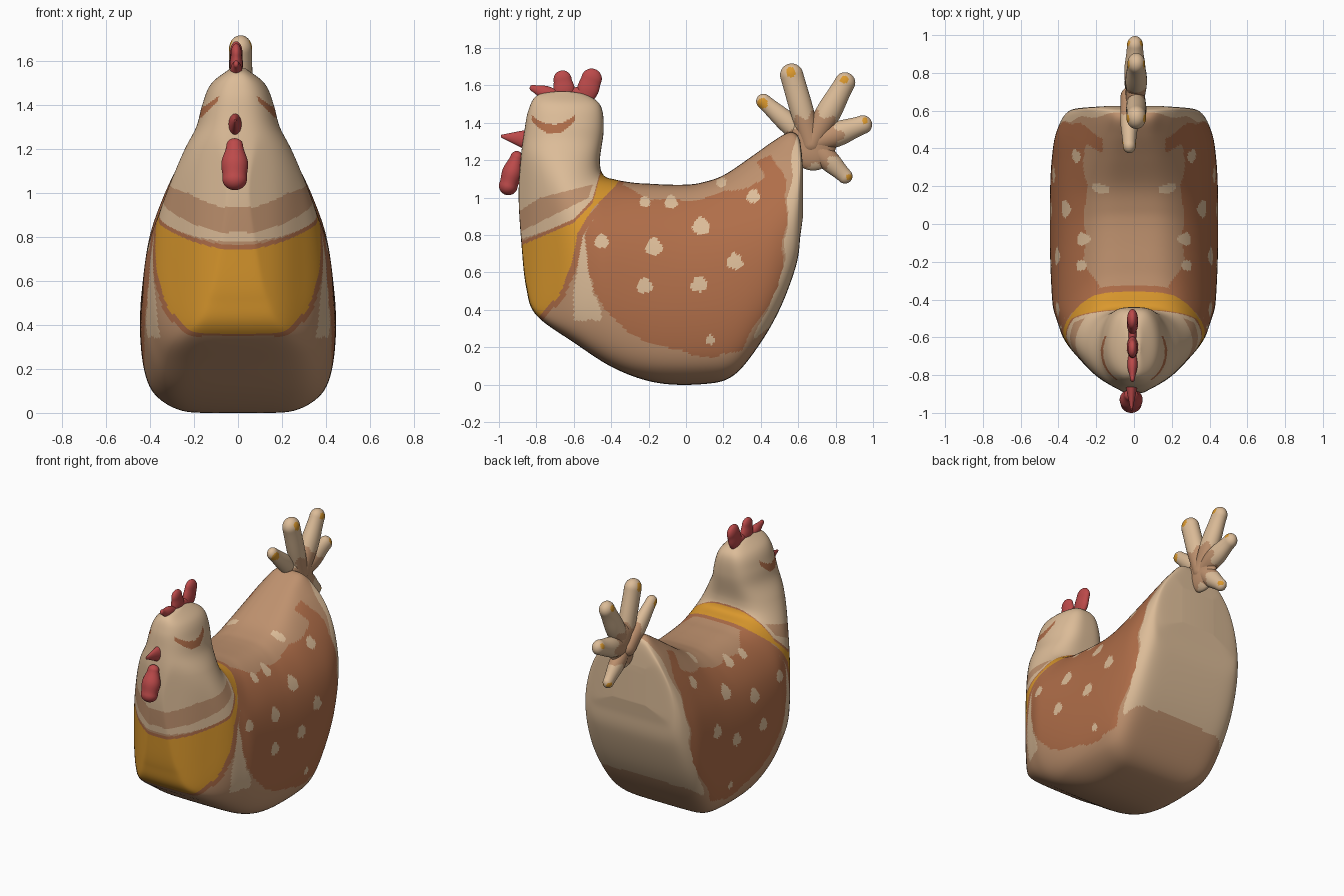
import bpy, bmesh, math
from mathutils import Vector

if "Cube" in bpy.data.objects:
    bpy.data.objects.remove(bpy.data.objects["Cube"])


def material(name, srgb):
    m = bpy.data.materials.new(name)
    m.diffuse_color = [((c / 255 + 0.055) / 1.055) ** 2.4 for c in srgb] + [1]
    m.use_nodes = True
    m.node_tree.nodes["Principled BSDF"].inputs["Base Color"].default_value = m.diffuse_color
    return m


MATS = [material("cream", (220, 188, 152)), material("tan", (190, 145, 110)),
        material("brown", (176, 110, 73)), material("yellow", (218, 152, 45)),
        material("red", (188, 74, 74))]
CREAM, TAN, BROWN, YELLOW, RED = range(5)


def loft(name, rings, rule):
    """Skin equal-sized rings, cap both ends, colour faces with rule(centre)."""
    n = len(rings[0])
    bm = bmesh.new()
    vs = [[bm.verts.new(p) for p in r] for r in rings]
    for a, b in zip(vs, vs[1:]):
        for j in range(n):
            k = (j + 1) % n
            bm.faces.new((a[j], a[k], b[k], b[j]))
    bm.faces.new(vs[0][::-1])
    bm.faces.new(vs[-1])
    bmesh.ops.recalc_face_normals(bm, faces=bm.faces)
    for f in bm.faces:
        f.material_index = rule(f.calc_center_median())
        f.smooth = True
    me = bpy.data.meshes.new(name)
    bm.to_mesh(me)
    bm.free()
    for m in MATS:
        me.materials.append(m)
    ob = bpy.data.objects.new(name, me)
    bpy.context.collection.objects.link(ob)
    return ob


def table(pts, v):
    """Smooth (Hermite) lookup."""
    if v <= pts[0][0]:
        return pts[0][1]
    if v >= pts[-1][0]:
        return pts[-1][1]
    i = next(k for k in range(len(pts) - 1) if v <= pts[k + 1][0])

    def slope(k):
        a, b = pts[max(k - 1, 0)], pts[min(k + 1, len(pts) - 1)]
        return (b[1] - a[1]) / (b[0] - a[0])
    (a, fa), (b, fb) = pts[i], pts[i + 1]
    h = b - a
    t = (v - a) / h
    return ((1 + 2 * t) * (1 - t) ** 2 * fa + t * (1 - t) ** 2 * h * slope(i)
            + t * t * (3 - 2 * t) * fb + t * t * (t - 1) * h * slope(i + 1))


def inside(poly, y, z):
    hit = False
    for (y0, z0), (y1, z1) in zip(poly, poly[1:] + poly[:1]):
        if (z0 > z) != (z1 > z) and y < y0 + (y1 - y0) * (z - z0) / (z1 - z0):
            hit = not hit
    return hit


# Body ribs: front/bottom point (y, z), back/top point (y, z)
RIBS = [(-.70, 1.567, -.62, 1.567), (-.80, 1.545, -.53, 1.548), (-.845, 1.46, -.455, 1.49),
        (-.865, 1.35, -.44, 1.36), (-.885, 1.2, -.46, 1.2), (-.895, 1.0, -.44, 1.12),
        (-.88, .75, -.37, 1.095), (-.855, .52, -.28, 1.08), (-.80, .37, -.2, 1.075),
        (-.6, .225, -.1, 1.07), (-.38, .085, 0, 1.07), (-.15, .008, .08, 1.08),
        (.1, .003, .2, 1.12), (.25, .045, .35, 1.22), (.38, .195, .47, 1.305),
        (.5, .4, .55, 1.35), (.59, .64, .595, 1.335), (.612, .8, .614, 1.28),
        (.626, .9, .626, 1.15)]
# Roundness of the rib's front/bottom end, by rib
ROUND = [(0, .6), (2, .8), (5, .8), (7, .65), (9, .36), (12, .27), (18, .29)]
# Half width by height, and plan outline limit by depth
WIDTH = [(0, .39), (.05, .435), (.1, .46), (.2, .465), (.5, .445), (.8, .405),
         (1, .34), (1.2, .245), (1.3, .19), (1.4, .163), (1.5, .12), (1.57, .03)]
PLAN = [(-.92, 0), (-.82, .18), (-.7, .31), (-.6, .41), (-.5, .5), (-.4, .7),
        (.4, .7), (.5, .53), (.56, .45), (.59, .40), (.612, .32), (.626, .12)]


def rib_at(t):
    """Smooth interpolation between the key ribs."""
    i = min(int(t), len(RIBS) - 2)
    f = t - i
    p = [RIBS[max(0, min(len(RIBS) - 1, i + k))] for k in (-1, 0, 1, 2)]
    return [.5 * (2 * b + (c - a) * f + (2 * a - 5 * b + 4 * c - d) * f * f
                  + (3 * b - a - 3 * c + d) * f ** 3) for a, b, c, d in zip(*p)]


N_SIDE = 110
stops = []
for i in range(len(RIBS) - 1):
    n = 34 if 4 <= i < 8 else 15
    stops += [i + k / n for k in range(n)]
rings = []
for t in stops + [len(RIBS) - 1]:
    ay, az, by, bz = rib_at(t)
    pa, pb = table(ROUND, t), .65 - .015 * t
    half = []
    for j in range(N_SIDE + 1):
        u = j / N_SIDE
        s = u * u * (3 - 2 * u)
        y, z = ay + (by - ay) * s, az + (bz - az) * s
        round_end = (2 * math.sqrt(max(0, s * (1 - s)))) ** (pa + (pb - pa) * s)
        w = max(1e-4, table(WIDTH, z) * round_end)
        lim = max(1e-4, table(PLAN, y))
        x = (w ** -7 + lim ** -7) ** (-1 / 7)
        half.append((x if 0 < j < N_SIDE else 0, y, z))
    rings.append(half + [(-x, y, z) for x, y, z in half[-2:0:-1]])

# Painted areas seen from the side
HEAD = [(-1, .74), (-.6, .87), (-.48, 1), (-.38, 1.12), (-.3, 1.7), (-1, 1.7)]
REAR = [(.585, 1.36), (.54, .9), (.53, .7), (.48, .5), (.36, .24), (.46, .3), (.54, .45),
        (.7, .5), (.7, 1.36)]
BAND = [(-1, .93), (-.88, .935), (-.78, 1.0), (-.5, 1.07), (-.52, 1), (-.72, .9),
        (-.88, .82), (-1, .82)]
FLANK = [(-.55, .84), (-.52, .6), (-.45, .35), (-.6, .34), (-.6, .5)]
WING = [(-.34, 1.06), (-.48, .94), (-.54, .8), (-.52, .6), (-.45, .42), (-.3, .27),
        (-.1, .19), (.15, .14), (.29, .19), (.4, .36), (.5, .52), (.54, .95), (.53, 1.1),
        (.46, 1.22), (.38, 1.19), (.42, 1.1), (.3, 1.05), (.1, 1.0), (0, .98), (-.2, 1.0)]
SCARF = [(-1, .74), (-.88, .745), (-.6, .865), (-.5, .97), (-.45, 1.15), (-.32, 1.15),
         (-.38, 1.06), (-.5, .94), (-.58, .81), (-.61, .65), (-.68, .48), (-.79, .36), (-1, .33)]
SPOTS = [(-.45, .77, .038), (-.17, .74, .046), (.08, .85, .047), (-.22, .53, .041),
         (.07, .54, .044), (.26, .66, .044), (.36, 1.01, .036), (-.08, .98, .036),
         (.19, 1.085, .028), (-.22, .98, .03), (.13, .24, .025)]


def body_rule(c):
    y, z = c.y, c.z
    # closed eyelid crescent
    if z > 1.3 and abs(y + .71) < .115:
        low = 1.34 + 5.5 * (y + .71) ** 2
        if low < z < low + .052 - 1.8 * (y + .71) ** 2:
            return BROWN
    # feather spots, narrower at the top
    for sy, sz, r in SPOTS:
        dz = z - sz
        if abs(c.x) > .13 and math.hypot((y - sy) * (1.05 + 9 * max(dz, -.02)), dz) < r:
            return CREAM
    # neck scarf with a brown border
    if y < -.2:
        if inside(SCARF, y, z):
            return YELLOW
        if inside(SCARF, y - .03, z + .01) or inside(SCARF, y, z - .02):
            return BROWN
    # larger areas, topmost first, with wavy edges behind the chest
    if y > -.5:
        y, z = y + .008 * math.sin(27 * z), z + .008 * math.sin(25 * y)
    for poly, m in ((WING, BROWN), (FLANK, CREAM), (BAND, TAN), (REAR, CREAM), (HEAD, CREAM)):
        if inside(poly, y, z):
            return m
    return TAN


body = loft("body", rings, body_rule)
mod = body.modifiers.new("soften", "SMOOTH")
mod.factor, mod.iterations = .5, 18


def capsule(name, p0, p1, r0, r1, x=0.0, squash=1.0, rule=lambda c: RED, n=40, seg=32, belly=0):
    """Tapered round-ended finger in the side plane, flattened along x."""
    a0, a1 = Vector((0, *p0)), Vector((0, *p1))
    d = (a1 - a0).normalized()
    L = (a1 - a0).length
    e = d.cross(Vector((1, 0, 0)))
    rs = []
    for k in range(n + 1):
        a = -r0 + (L + r0 + r1) * (1 - math.cos(math.pi * (k + .2) / (n + .4))) / 2
        if a < 0:
            r = math.sqrt(max(0, r0 * r0 - a * a))
        elif a > L:
            r = math.sqrt(max(0, r1 * r1 - (a - L) ** 2))
        else:
            r = r0 + (r1 - r0) * a / L + belly * math.sin(math.pi * a / L) ** 2
        rs.append([a0 + d * a + e * (r * math.cos(q)) + Vector((x + squash * r * math.sin(q), 0, 0))
                   for q in (2 * math.pi * j / seg for j in range(seg))])
    return loft(name, rs, rule)


# Tail fan: tip (y, z), tip radius, x offset, dot (y, z, radius), mid swelling
def tail_rule(dot):
    def rule(c):
        if math.hypot(c.y - dot[0], c.z - dot[1]) < dot[2]:
            return YELLOW
        edge = .14 + .025 * math.sin(9 * math.atan2(c.z - 1.31, c.y - .69))
        return TAN if math.hypot(c.y - .69, c.z - 1.31) < edge else CREAM
    return rule


FAN = [((.415, 1.515), .04, -.025, (.41, 1.505, .028), .008),
       ((.565, 1.655), .062, .012, (.56, 1.67, .027), .004),
       ((.85, 1.615), .055, .012, (.845, 1.63, .022), .012),
       ((.945, 1.39), .05, .005, (.957, 1.41, .016), .014),
       ((.85, 1.115), .04, 0, (.872, 1.11, .016), .01)]
for i, (tip, r, x, dot, swell) in enumerate(FAN):
    capsule("tail_feather_%d" % (i + 1), (.67, 1.29), tip, .055, r, x, .85, tail_rule(dot), 60,
            belly=swell)
capsule("tail_base", (.68, 1.26), (.69, 1.33), .115, .13, .005, .38, tail_rule((0, 0, 0)))

# Comb lobes, beak and wattle
capsule("comb_back", (-.545, 1.52), (-.505, 1.635), .045, .055, -.008, .52, belly=.008)
capsule("comb_middle", (-.645, 1.53), (-.66, 1.632), .05, .048, -.008, .52, belly=.008)
capsule("comb_front", (-.70, 1.54), (-.818, 1.585), .04, .018, -.008, .7, belly=.008)
capsule("comb_base", (-.74, 1.555), (-.52, 1.555), .025, .04, -.008, .6)
capsule("beak", (-.85, 1.31), (-.98, 1.328), .055, .01, -.013, .6)
capsule("wattle", (-.905, 1.215), (-.95, 1.063), .034, .05, -.015, 1.12, belly=.012)
